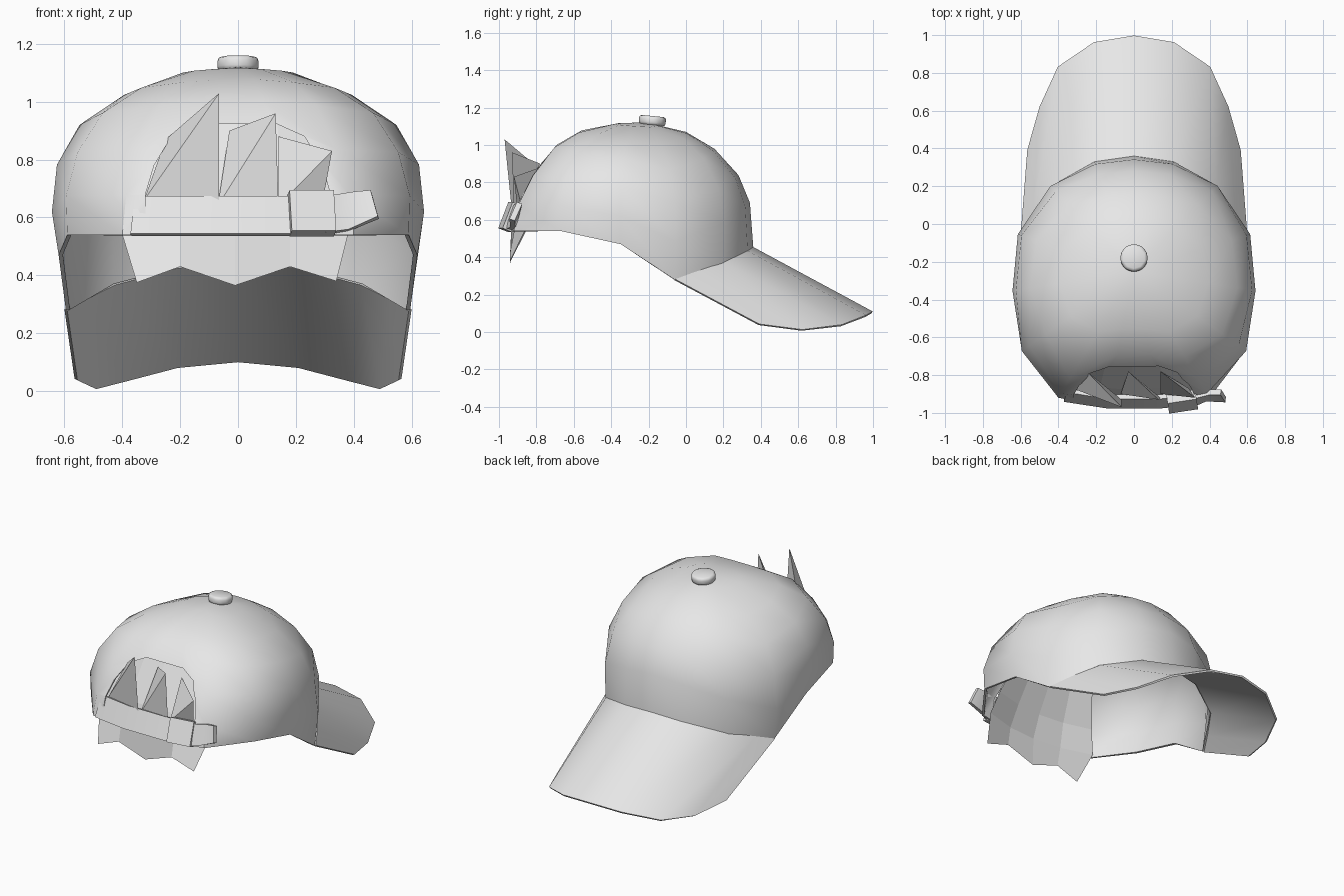
import bpy, bmesh, math
from mathutils import Vector

cube = bpy.data.objects.get("Cube")
if cube:
    bpy.data.objects.remove(cube, do_unlink=True)

grey = bpy.data.materials.new("light_grey")
grey.use_nodes = True
grey.diffuse_color = (0.8, 0.8, 0.8, 1)
grey.node_tree.nodes["Principled BSDF"].inputs["Base Color"].default_value = (0.8, 0.8, 0.8, 1)


def finish(ob, angle=None):
    """Apply the modifiers, then shade smooth below the angle."""
    bpy.ops.object.select_all(action='DESELECT')
    ob.select_set(True)
    bpy.context.view_layer.objects.active = ob
    for m in list(ob.modifiers):
        bpy.ops.object.modifier_apply(modifier=m.name)
    if angle:
        bpy.ops.object.shade_smooth_by_angle(angle=math.radians(angle))
    return ob


def make(name, verts, faces):
    bm = bmesh.new()
    vs = [bm.verts.new(v) for v in verts]
    for f in faces:
        bm.faces.new([vs[i] for i in f])
    bmesh.ops.recalc_face_normals(bm, faces=bm.faces)
    me = bpy.data.meshes.new(name)
    bm.to_mesh(me)
    bm.free()
    me.materials.append(grey)
    ob = bpy.data.objects.new(name, me)
    bpy.context.collection.objects.link(ob)
    return ob


def loft(name, rows, thickness, closed=False, tip=None, offset=0):
    """Join equal rows of points into a sheet with a thickness."""
    n = len(rows[0])
    verts = [p for row in rows for p in row]
    faces = []
    for r in range(len(rows) - 1):
        for c in range(n if closed else n - 1):
            a, b = r * n + c, r * n + (c + 1) % n
            faces.append((a, b, b + n, a + n))
    if tip:
        last = (len(rows) - 1) * n
        faces += [(last + c, last + (c + 1) % n, len(verts)) for c in range(n)]
        verts.append(tip)
    ob = make(name, verts, faces)
    if thickness:
        m = ob.modifiers.new("thickness", 'SOLIDIFY')
        m.thickness, m.offset = thickness, offset
    return ob


def mirrored(half):
    """Mirror a row that starts at the middle into a full row."""
    return [(-x, y, z) for x, y, z in reversed(half) if x > 0] + list(half)


# Crown: rim columns rise to the apex along blended front, side and back profiles
apex = Vector((0, -.25, 1.12))
rim = mirrored([(0, .36, .45), (.21, .33, .43), (.44, .2, .37), (.595, -.06, .28),
                (.62, -.35, .47), (.59, -.67, .54), (.40, -.92, .54), (.14, -.97, .54)])
front = [(1, 0), (.97, .36), (.87, .58), (.66, .79), (.41, .925), (.13, .985)]
side = [(1, 0), (1.04, .23), (1.015, .48), (.89, .69), (.64, .85), (.31, .97)]
back = [(1, 0), (.94, .24), (.79, .52), (.60, .80), (.42, .93), (.15, .995)]
rows = []
for f, s, b in zip(front, side, back):
    row = []
    for p in rim:
        d = Vector(p) - apex
        flat = d.xy.normalized()
        wf, wb, ws = max(flat.y, 0) ** 2, min(flat.y, 0) ** 2, flat.x ** 2
        h, v = (wf * f[i] + ws * s[i] + wb * b[i] for i in (0, 1))
        row.append((d.x * h, apex.y + d.y * h, p[2] - d.z * v))
    rows.append(row)
crown = loft("crown", rows, .015, closed=True, tip=apex, offset=-1)

# Rear opening: an arch cut through the back of the crown
arch = [(-.32, .5), (-.32, .68), (-.29, .78), (-.23, .88), (-.13, .925),
        (.13, .925), (.23, .88), (.29, .78), (.32, .68), (.32, .5)]
n = len(arch)
cutter = make("opening_cutter", [(x, y, z) for y in (-1.2, -.6) for x, z in arch],
              [tuple(range(n)), tuple(range(n, 2 * n))]
              + [(i, (i + 1) % n, (i + 1) % n + n, i + n) for i in range(n)])
cut = crown.modifiers.new("opening", 'BOOLEAN')
cut.operation, cut.solver, cut.object = 'DIFFERENCE', 'EXACT', cutter
finish(crown, 38)
bpy.data.objects.remove(cutter, do_unlink=True)

# Brim: inner arc on the crown to the dropped outer arc
inner = mirrored([(0, .355, .45), (.21, .325, .43), (.43, .2, .37), (.53, .05, .32), (.595, -.06, .28)])
outer = mirrored([(0, .995, .105), (.21, .96, .085), (.40, .83, .035), (.495, .62, .01), (.56, .39, .04)])
finish(loft("brim", [inner, outer], .012), 40)

# Top button
bpy.ops.mesh.primitive_cylinder_add(vertices=10, radius=.075, depth=.05,
                                    location=(0, -.18, 1.13), rotation=(-.1, 0, 0))
button = bpy.context.object
button.name = "top_button"
button.data.materials.append(grey)
bevel = button.modifiers.new("soft_edge", 'BEVEL')
bevel.width, bevel.segments, bevel.limit_method = .016, 2, 'ANGLE'
finish(button, 50)

# Strap across the opening, with a free end past the buckle
low = [(-.37, -.93, .54), (-.14, -.965, .54), (.14, -.965, .54), (.33, -.945, .54)]
high = [(x * .96, y + .05, .67) for x, y, z in low]
finish(loft("strap", [low, high], .025), 35)
finish(loft("strap_end", [[(.30, -.96, .545), (.38, -.925, .555), (.485, -.93, .60)],
                          [(.30, -.915, .67), (.40, -.89, .685), (.46, -.89, .69)]], .03), 35)

# Buckle
bpy.ops.mesh.primitive_cube_add(size=1, location=(.255, -.94, .615), rotation=(-.37, 0, .15))
buckle = bpy.context.object
buckle.name = "buckle"
buckle.scale = (.155, .055, .15)
buckle.data.materials.append(grey)

# Hair sheet: zigzag ends below, tucked up inside the opening
xs = [-.40, -.2, -.01, .18, .38]
ends = [(-.35, .375), (-.2, .43), (-.01, .365), (.18, .43), (.34, .38)]
loft("hair_fringe", [[(x, -.94, z) for x, z in ends],
                     [(x, -.935 + .5 * x * x, .54) for x in xs],
                     [(x * .9, -.88 + .4 * x * x, .68) for x in xs],
                     [(x * .75, -.74, .88 + .05 * (abs(x) < .3)) for x in xs]], 0)

# Hair tufts poking out of the opening: outer left, outer right, tip, inner root
tufts = {
    "hair_tuft_right": [(-.325, -.87, .66), (-.065, -.93, .64), (-.065, -.97, 1.03), (-.25, -.78, .87)],
    "hair_tuft_middle": [(-.07, -.9, .64), (.14, -.92, .64), (.13, -.93, .96), (-.03, -.78, .9)],
    "hair_tuft_left": [(.14, -.9, .64), (.29, -.87, .64), (.325, -.92, .83), (.14, -.78, .88)],
}
for name, pts in tufts.items():
    make(name, pts, [(0, 1, 2), (1, 3, 2), (3, 0, 2), (0, 3, 1)])
